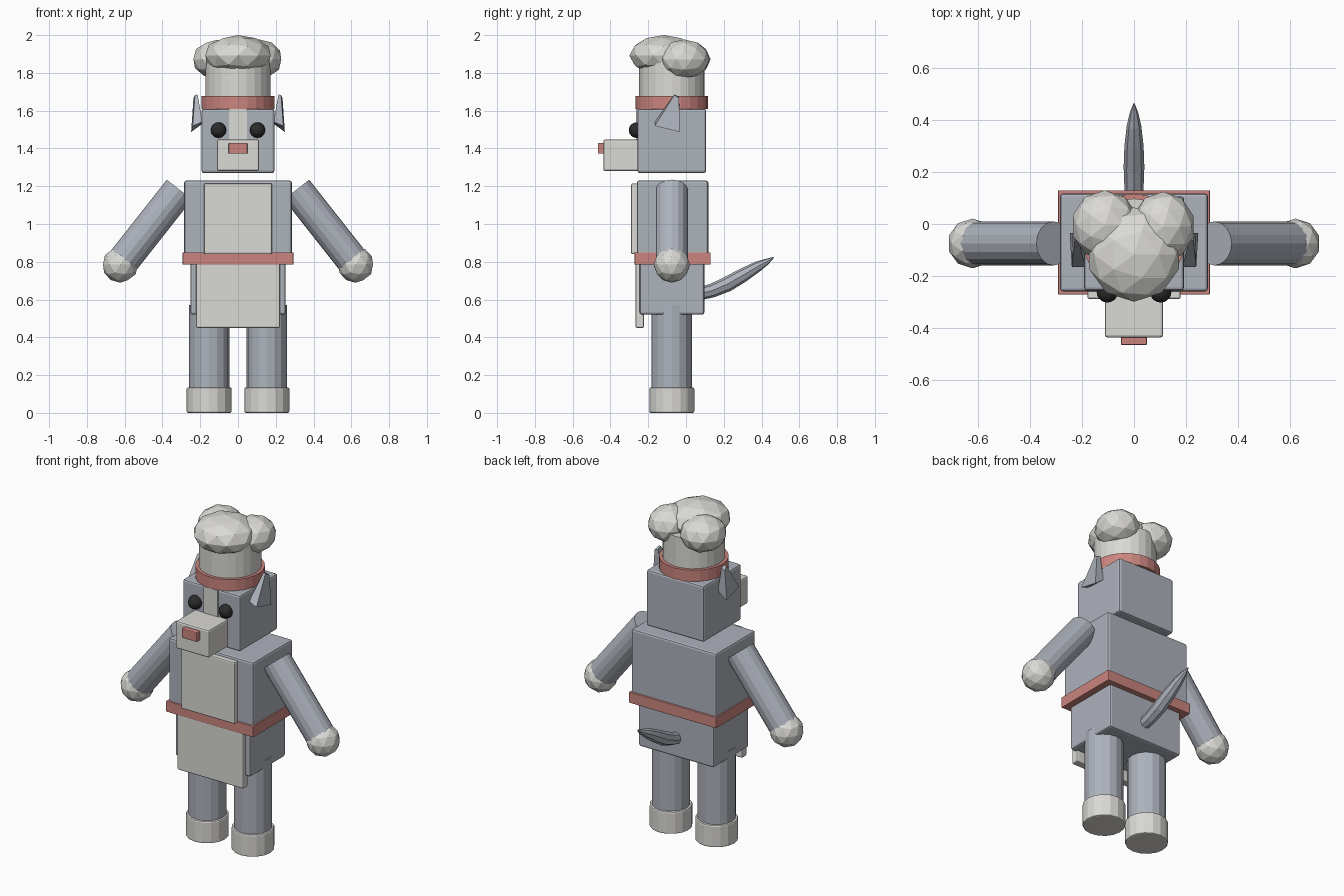
import bpy, bmesh, math
from mathutils import Vector, Matrix

if "Cube" in bpy.data.objects:
    bpy.data.objects.remove(bpy.data.objects["Cube"])


def material(name, rgb):
    m = bpy.data.materials.new(name)
    m.diffuse_color = (*rgb, 1)
    m.use_nodes = True
    m.node_tree.nodes["Principled BSDF"].inputs["Base Color"].default_value = m.diffuse_color
    return m


GREY = material("blue grey", (0.42, 0.445, 0.50))
WHITE = material("off white", (0.70, 0.695, 0.665))
RED = material("dusty red", (0.60, 0.235, 0.21))
BLACK = material("black", (0.025, 0.025, 0.025))
CY = -0.075  # depth of the body's middle


def finish(name, bm, mat, bevel=0):
    bmesh.ops.recalc_face_normals(bm, faces=bm.faces)
    me = bpy.data.meshes.new(name)
    bm.to_mesh(me)
    bm.free()
    me.materials.append(mat)
    ob = bpy.data.objects.new(name, me)
    bpy.context.collection.objects.link(ob)
    if bevel:
        mod = ob.modifiers.new("bevel", "BEVEL")
        mod.width = bevel
        mod.segments = 2
        mod.limit_method = 'ANGLE'
        mod.angle_limit = math.radians(50)
    return ob


def box(name, hx, y0, y1, z0, z1, mat, bevel=0.012):
    """Box centred on x = 0."""
    bm = bmesh.new()
    bmesh.ops.create_cube(bm, size=1)
    bmesh.ops.scale(bm, vec=(2 * hx, y1 - y0, z1 - z0), verts=bm.verts)
    bmesh.ops.translate(bm, vec=(0, (y0 + y1) / 2, (z0 + z1) / 2), verts=bm.verts)
    return finish(name, bm, mat, bevel)


def rod(name, a, b, r, mat, bevel=0, sides=16):
    """Cylinder between two points."""
    a, b = Vector(a), Vector(b)
    d = b - a
    mtx = Matrix.Translation((a + b) / 2) @ d.to_track_quat('Z', 'Y').to_matrix().to_4x4()
    bm = bmesh.new()
    bmesh.ops.create_cone(bm, cap_ends=True, segments=sides, radius1=r, radius2=r,
                          depth=d.length, matrix=mtx)
    return finish(name, bm, mat, bevel)


def ball(name, pos, size, mat, sub=2):
    bm = bmesh.new()
    bmesh.ops.create_icosphere(bm, subdivisions=sub, radius=1)
    bmesh.ops.scale(bm, vec=size, verts=bm.verts)
    bmesh.ops.translate(bm, vec=pos, verts=bm.verts)
    return finish(name, bm, mat)


# Body, belt and apron
box("torso", 0.285, -0.26, 0.118, 0.80, 1.23, GREY)
box("hips", 0.252, -0.245, 0.097, 0.52, 0.82, GREY)
box("belt", 0.293, -0.272, 0.13, 0.785, 0.85, RED, 0.003)
box("apron_bib", 0.18, -0.29, -0.245, 0.84, 1.215, WHITE, 0.008)
box("apron_skirt", 0.222, -0.267, -0.222, 0.45, 0.80, WHITE, 0.008)

# Head and face
box("head", 0.193, -0.257, 0.107, 1.27, 1.61, GREY)
box("muzzle", 0.112, -0.438, -0.25, 1.28, 1.448, WHITE, 0.01)
box("nose", 0.05, -0.467, -0.42, 1.372, 1.43, RED, 0.005)
box("forehead_stripe", 0.048, -0.264, -0.255, 1.40, 1.608, WHITE, 0)

# Limbs, eyes and ears on both sides
for s, side in ((-1, "left"), (1, "right")):
    ball(side + "_eye", (s * 0.103, -0.262, 1.497), (0.041,) * 3, BLACK, 3)
    rod(side + "_leg", (s * 0.153, CY, 0.1), (s * 0.153, CY, 0.57), 0.107, GREY)
    rod(side + "_foot", (s * 0.153, CY, 0), (s * 0.153, CY, 0.135), 0.119, WHITE, 0.008)
    rod(side + "_arm", (s * 0.31, CY, 1.182), (s * 0.623, CY, 0.785), 0.085, GREY)
    ball(side + "_hand", (s * 0.623, CY, 0.785), (0.096,) * 3, WHITE)

    # Tapered wedge ear leaning slightly back
    bm = bmesh.new()
    base = [(0.188, -0.165, 1.54), (0.24, -0.165, 1.52), (0.248, -0.035, 1.487), (0.19, -0.035, 1.53)]
    tip = [(0.214, -0.062, 1.685), (0.228, -0.062, 1.683), (0.236, -0.036, 1.665), (0.212, -0.036, 1.675)]
    lo, hi = ([bm.verts.new((s * x, y, z)) for x, y, z in ring] for ring in (base, tip))
    bm.faces.new(lo)
    bm.faces.new(hi)
    for i in range(4):
        j = (i + 1) % 4
        bm.faces.new((lo[i], lo[j], hi[j], hi[i]))
    finish(side + "_ear", bm, GREY)

# Chef hat
rod("hat_band", (0, CY, 1.61), (0, CY, 1.678), 0.192, RED, sides=24)
rod("hat_tube", (0, CY, 1.67), (0, CY, 1.86), 0.173, WHITE, sides=24)
ball("hat_puff_front", (0, -0.118, 1.892), (0.182, 0.182, 0.108), WHITE)
ball("hat_puff_left", (-0.112, -0.005, 1.872), (0.13, 0.135, 0.103), WHITE)
ball("hat_puff_right", (0.113, -0.01, 1.872), (0.122, 0.135, 0.105), WHITE)

# Tail: tapered rings along a rising path (y, z, radius)
bm = bmesh.new()
path = [(0.07, 0.63, 0.034), (0.14, 0.648, 0.037), (0.22, 0.682, 0.04), (0.30, 0.728, 0.037),
        (0.38, 0.775, 0.028), (0.43, 0.802, 0.016), (0.464, 0.823, 0.003)]
rings = []
for i, (y, z, r) in enumerate(path):
    p, q = path[max(i - 1, 0)], path[min(i + 1, len(path) - 1)]
    t = Vector((0, q[0] - p[0], q[1] - p[1])).normalized()
    n = Vector((0, -t.z, t.y))
    rings.append([bm.verts.new(Vector((0, y, z)) + r * (math.cos(a) * Vector((1, 0, 0)) + math.sin(a) * n))
                  for a in (k * math.tau / 8 for k in range(8))])
for a, b in zip(rings, rings[1:]):
    for k in range(8):
        m = (k + 1) % 8
        bm.faces.new((a[k], a[m], b[m], b[k]))
bm.faces.new(rings[0])
bm.faces.new(rings[-1])
finish("tail", bm, GREY)
